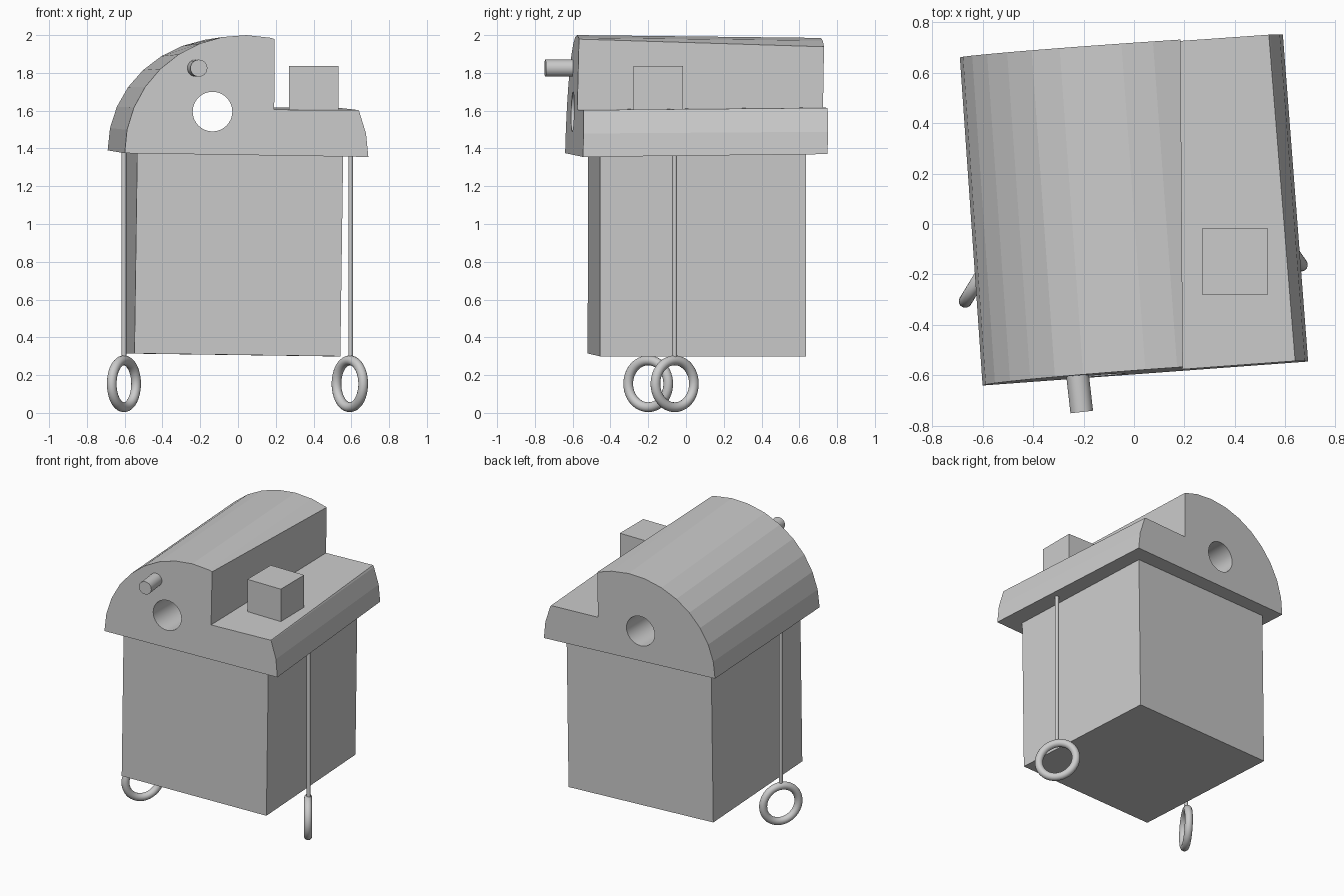
import bpy, bmesh, math
from mathutils import Vector
from math import radians as rad

if "Cube" in bpy.data.objects:
    bpy.data.objects.remove(bpy.data.objects["Cube"])


def box(name, loc, size, rot=(0, 0, 0)):
    bpy.ops.mesh.primitive_cube_add(size=1, location=loc, rotation=[rad(a) for a in rot])
    ob = bpy.context.object
    ob.name = name
    ob.scale = size
    return ob


def rod(name, a, b, r, sides=32):
    a, b = Vector(a), Vector(b)
    bpy.ops.mesh.primitive_cylinder_add(vertices=sides, radius=r, depth=(b - a).length,
                                        location=(a + b) / 2)
    ob = bpy.context.object
    ob.name = name
    ob.rotation_euler = (b - a).to_track_quat('Z', 'Y').to_euler()
    bpy.ops.object.shade_smooth_by_angle()
    return ob


def cut(ob, cutter):
    mod = ob.modifiers.new("cut", 'BOOLEAN')
    mod.operation = 'DIFFERENCE'
    mod.solver = 'EXACT'
    mod.object = cutter
    bpy.context.view_layer.objects.active = ob
    bpy.ops.object.modifier_apply(modifier=mod.name)
    bpy.data.objects.remove(cutter)


# Slightly crooked half-cylinder roof, lofted between front and back arches
def arch(bm, left, right, peak, n=16):
    left, right, peak = Vector(left), Vector(right), Vector(peak)
    mid, half = (left + right) / 2, (right - left) / 2
    return [bm.verts.new(mid + half * math.cos(math.pi * i / n)
                         + (peak - mid) * math.sin(math.pi * i / n)) for i in range(n + 1)]


bm = bmesh.new()
front = arch(bm, (-0.60, -0.64, 1.375), (0.69, -0.545, 1.355), (0.045, -0.577, 2.0))
back = arch(bm, (-0.69, 0.66, 1.39), (0.59, 0.75, 1.37), (-0.05, 0.715, 1.985))
bm.faces.new(front)
bm.faces.new(back[::-1])
for i in range(len(front)):
    j = (i + 1) % len(front)
    bm.faces.new((front[i], front[j], back[j], back[i]))
bmesh.ops.recalc_face_normals(bm, faces=bm.faces)
mesh = bpy.data.meshes.new("roof")
bm.to_mesh(mesh)
bm.free()
roof = bpy.data.objects.new("roof", mesh)
bpy.context.collection.objects.link(roof)

# Step on the right of the roof, and the round hole through it
cut(roof, box("step_cutter", (0.69, 0.05, 2.108), (1, 2, 1), (0.5, 0.3, 0.4)))
cut(roof, rod("hole_cutter", (-0.135, -1, 1.595), (-0.135, 1, 1.595), 0.105))

# Body
box("body", (-0.028, 0.0575, 0.853), (1.092, 1.092, 1.092), (0, 0.8, 3.4))

# Chimney block and front peg
box("chimney", (0.40, -0.148, 1.705), (0.262, 0.262, 0.262))
rod("peg", (-0.235, -0.50, 1.825), (-0.207, -0.745, 1.825), 0.045)

# Hanging cords with pull rings
for side, x, y, slant in (("right", 0.597, -0.06, 0.57), ("left", -0.604, -0.20, -0.52)):
    rod(side + "_cord", (x, y, 0.285), (x, y, 1.41), 0.013, 16)
    normal = Vector((math.sqrt(1 - slant ** 2), slant, 0))
    bpy.ops.mesh.primitive_torus_add(location=(x + (-0.005 if x > 0 else 0), y, 0.154), major_radius=0.124,
                                     minor_radius=0.026, major_segments=48, minor_segments=16)
    ring = bpy.context.object
    ring.name = side + "_ring"
    ring.rotation_euler = normal.to_track_quat('Z', 'Y').to_euler()
    bpy.ops.object.shade_smooth_by_angle()
